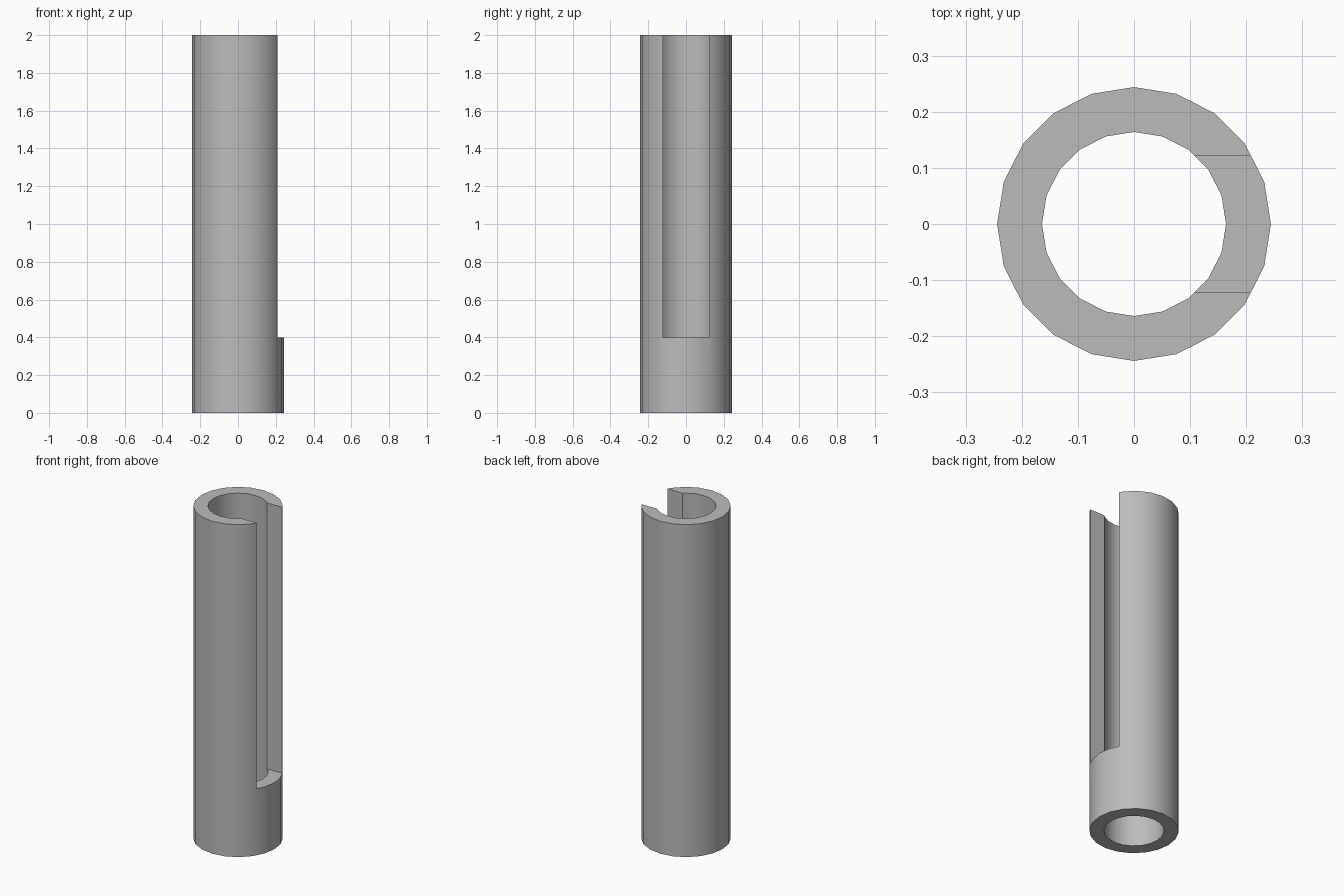
import bpy
import bmesh
from math import cos, sin, tau

if "Cube" in bpy.data.objects:
    bpy.data.objects.remove(bpy.data.objects["Cube"])

OUTER, INNER, HEIGHT, SIDES = 0.244, 0.164, 2.0, 20
SLOT_HALF, SLOT_FLOOR = 0.122, 0.4

grey = bpy.data.materials.new("plain grey")
grey.use_nodes = True
colour = (0.5, 0.5, 0.5, 1)
grey.diffuse_color = colour
grey.node_tree.nodes["Principled BSDF"].inputs["Base Color"].default_value = colour


def add_object(name, bm):
    bmesh.ops.recalc_face_normals(bm, faces=bm.faces)
    mesh = bpy.data.meshes.new(name)
    bm.to_mesh(mesh)
    bm.free()
    obj = bpy.data.objects.new(name, mesh)
    bpy.context.collection.objects.link(obj)
    return obj


# Hollow tube: a rectangular wall section carried around the axis
bm = bmesh.new()
section = [(OUTER, 0), (OUTER, HEIGHT), (INNER, HEIGHT), (INNER, 0)]
rings = []
for i in range(SIDES):
    a = tau * i / SIDES
    rings.append([bm.verts.new((r * cos(a), r * sin(a), z)) for r, z in section])
for i, ring in enumerate(rings):
    following = rings[(i + 1) % SIDES]
    for j in range(4):
        k = (j + 1) % 4
        bm.faces.new((ring[j], following[j], following[k], ring[k]))
tube = add_object("slotted_tube", bm)
tube.data.materials.append(grey)

# Box that cuts the open-topped slot through the +x wall
bm = bmesh.new()
bmesh.ops.create_cube(bm, size=1)
top = HEIGHT + 0.2
for v in bm.verts:
    v.co.x = 0.4 if v.co.x > 0 else 0
    v.co.y = SLOT_HALF if v.co.y > 0 else -SLOT_HALF
    v.co.z = top if v.co.z > 0 else SLOT_FLOOR
cutter = add_object("slot_cutter", bm)
cutter.hide_render = True
cutter.data.materials.append(grey)

cut = tube.modifiers.new("slot", "BOOLEAN")
cut.operation = "DIFFERENCE"
cut.solver = "EXACT"
cut.object = cutter

# Apply the cut, then smooth the round walls while keeping edges crisp
bpy.ops.object.select_all(action="DESELECT")
tube.select_set(True)
bpy.context.view_layer.objects.active = tube
bpy.ops.object.modifier_apply(modifier=cut.name)
bpy.data.objects.remove(cutter)
bpy.ops.object.shade_smooth_by_angle()
